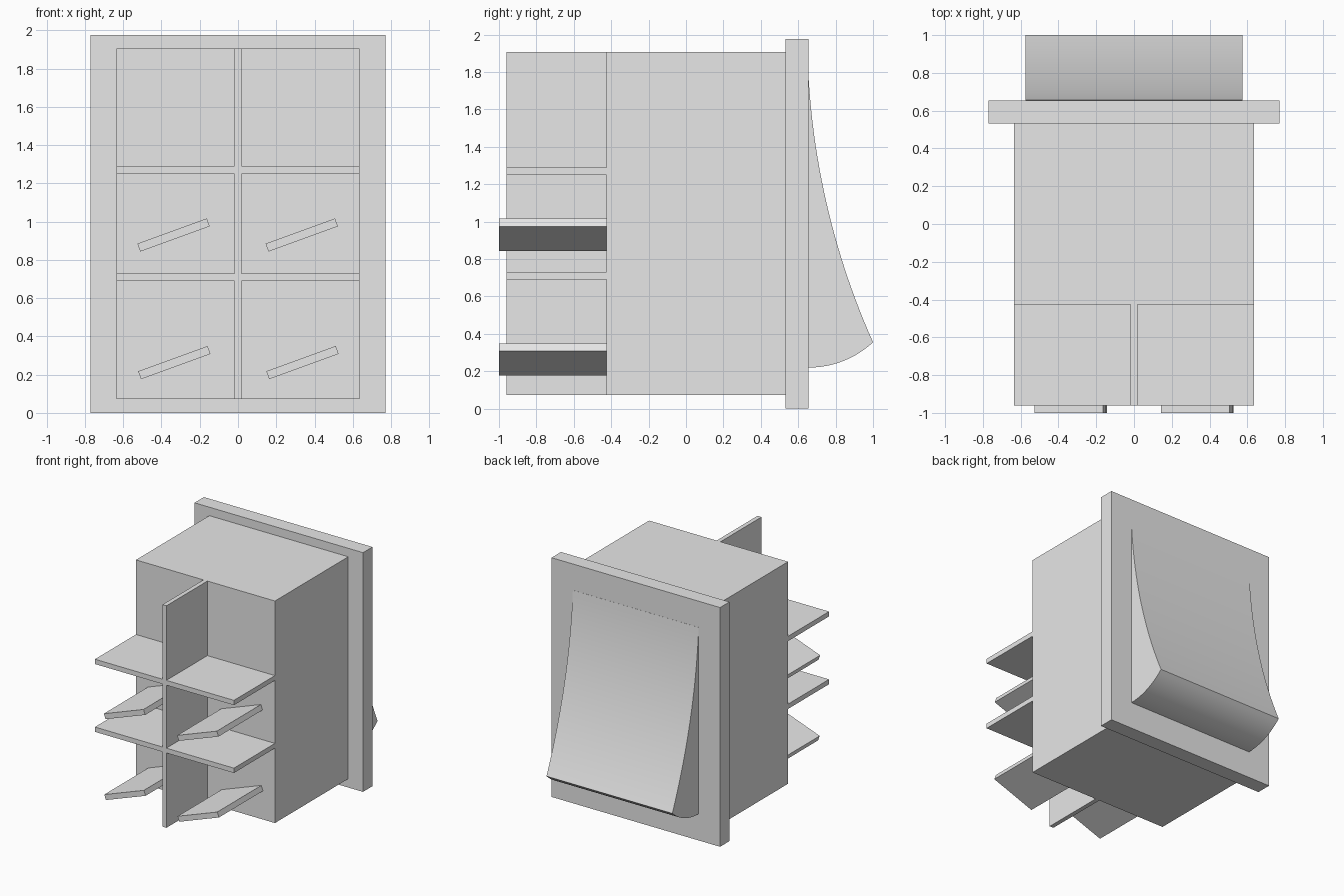
import bpy, bmesh, math
from mathutils import Vector

cube = bpy.data.objects.get("Cube")
if cube:
    bpy.data.objects.remove(cube, do_unlink=True)

grey = bpy.data.materials.new("plain grey")
grey.use_nodes = True
grey.diffuse_color = (0.8, 0.8, 0.8, 1)
grey.node_tree.nodes["Principled BSDF"].inputs["Base Color"].default_value = (0.8, 0.8, 0.8, 1)


def finish(name, bm):
    bmesh.ops.recalc_face_normals(bm, faces=bm.faces)
    mesh = bpy.data.meshes.new(name)
    bm.to_mesh(mesh)
    bm.free()
    mesh.materials.append(grey)
    obj = bpy.data.objects.new(name, mesh)
    bpy.context.collection.objects.link(obj)
    return obj


def box(name, x, y, z):
    """Box from (min, max) ranges, with its origin at the centre."""
    bm = bmesh.new()
    bmesh.ops.create_cube(bm, size=1)
    bmesh.ops.scale(bm, vec=[r[1] - r[0] for r in (x, y, z)], verts=bm.verts)
    obj = finish(name, bm)
    obj.location = [sum(r) / 2 for r in (x, y, z)]
    return obj


def arc(start, end, sag, steps):
    """Circular arc in the (y, z) plane, bulging to the right of its direction."""
    a, b = Vector(start), Vector(end)
    chord = b - a
    radius = (chord.length ** 2 / 4 + sag ** 2) / (2 * abs(sag))
    half = math.asin(chord.length / 2 / radius)
    along = chord.normalized()
    side = Vector((along.y, -along.x)) * math.copysign(1, sag)
    centre = (a + b) / 2 - side * (radius - abs(sag))
    angles = [half * (2 * i / steps - 1) for i in range(steps + 1)]
    return [centre + radius * (along * math.sin(t) + side * math.cos(t)) for t in angles]


# Housing and mounting bezel
box("housing", (-0.635, 0.635), (-0.425, 0.54), (0.072, 1.906))
box("bezel", (-0.77, 0.77), (0.532, 0.655), (0, 1.976))

# Insulating dividers between the terminals
box("vertical_divider", (-0.018, 0.018), (-0.96, -0.42), (0.072, 1.906))
for name, z in (("lower", 0.71), ("upper", 1.27)):
    box(name + "_divider", (-0.635, 0.635), (-0.96, -0.42), (z - 0.02, z + 0.02))

# Four tilted terminal blades
for row, z, shift in (("lower", 0.263, 0.002), ("upper", 0.93, -0.002)):
    for side, sign in (("left", 1), ("right", -1)):
        x = sign * 0.335 + shift
        blade = box(f"{row}_{side}_terminal", (x - 0.193, x + 0.193),
                    (-1, -0.42), (z - 0.022, z + 0.022))
        blade.rotation_euler.y = math.radians(-20)

# Rocker: hollow pressing face, rounded underside, set into the bezel
top, lip, heel = (0.656, 1.76), (1.0, 0.355), (0.656, 0.22)
profile = arc(lip, top, -0.065, 24) + [Vector((0.6, 1.76)), Vector((0.6, 0.22))]
profile += arc(heel, lip, 0.035, 12)[:-1]
bm = bmesh.new()
face = bm.faces.new([bm.verts.new((-0.575, p.x, p.y)) for p in profile])
ext = bmesh.ops.extrude_face_region(bm, geom=[face], use_keep_orig=True)
new_verts = [v for v in ext["geom"] if isinstance(v, bmesh.types.BMVert)]
bmesh.ops.translate(bm, vec=(1.15, 0, 0), verts=new_verts)
rocker = finish("rocker", bm)
bpy.ops.object.select_all(action="DESELECT")
rocker.select_set(True)
bpy.context.view_layer.objects.active = rocker
bpy.ops.object.shade_smooth_by_angle(angle=math.radians(30))
